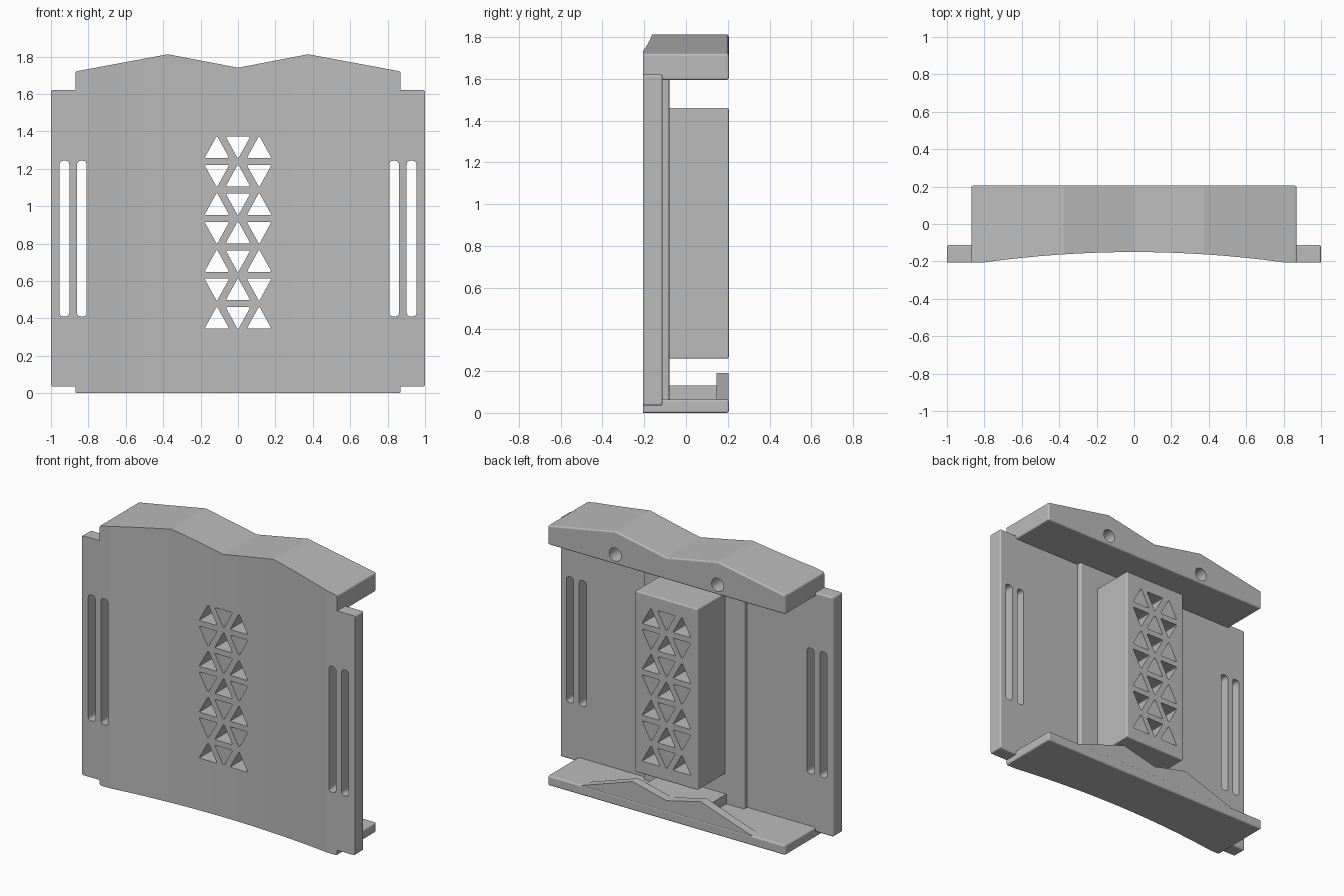
import bpy, bmesh, math

if "Cube" in bpy.data.objects:
    bpy.data.objects.remove(bpy.data.objects["Cube"], do_unlink=True)

FRONT, BACK = -0.205, 0.205
OVER = -0.3  # parts overshoot the front, then get trimmed to the curve

grey = bpy.data.materials.new("plain grey")
grey.use_nodes = True
grey.diffuse_color = (0.5, 0.5, 0.5, 1)
grey.node_tree.nodes["Principled BSDF"].inputs["Base Color"].default_value = (0.5, 0.5, 0.5, 1)


def prism(name, outline, lo, hi, axis="Y", soft=0.0, corner=0.0, segs=3):
    """Extrude an outline along Y or Z; soft rounds every hard edge, corner only the long ones."""
    bm = bmesh.new()
    place = (lambda p, t: (p[0], t, p[1])) if axis == "Y" else (lambda p, t: (p[0], p[1], t))
    base = [bm.verts.new(place(p, lo)) for p in outline]
    top = [bm.verts.new(place(p, hi)) for p in outline]
    bm.faces.new(base)
    bm.faces.new(top[::-1])
    n = len(outline)
    for i in range(n):
        j = (i + 1) % n
        bm.faces.new((base[i], top[i], top[j], base[j]))
    bmesh.ops.recalc_face_normals(bm, faces=bm.faces)
    if soft:
        edges = [e for e in bm.edges if e.calc_face_angle(0) > math.radians(36)]
        bmesh.ops.bevel(bm, geom=edges, offset=soft, segments=segs, profile=0.5, affect="EDGES")
    elif corner:
        edges = [e for e in bm.edges if abs(e.verts[0].co.y - e.verts[1].co.y) > 0.01]
        bmesh.ops.bevel(bm, geom=edges, offset=corner, segments=segs, profile=0.5, affect="EDGES")
    bmesh.ops.recalc_face_normals(bm, faces=bm.faces)
    mesh = bpy.data.meshes.new(name)
    bm.to_mesh(mesh)
    bm.free()
    mesh.materials.append(grey)
    obj = bpy.data.objects.new(name, mesh)
    bpy.context.collection.objects.link(obj)
    return obj


def rect(x0, x1, z0, z1):
    return [(x0, z0), (x1, z0), (x1, z1), (x0, z1)]


def mirrored(half):
    """Complete a right-to-centre outline with its mirror image."""
    return half + [(-x, z) for x, z in reversed(half) if x > 0]


def boolean(target, tool, operation):
    mod = target.modifiers.new(operation, "BOOLEAN")
    mod.operation, mod.solver, mod.object = operation, "EXACT", tool
    bpy.ops.object.select_all(action="DESELECT")
    bpy.context.view_layer.objects.active = target
    target.select_set(True)
    bpy.ops.object.modifier_apply(modifier=mod.name)
    bpy.data.objects.remove(tool, do_unlink=True)


# Wide back plate
body = prism("body", rect(-1, 1, 0.035, 1.62), OVER, -0.112, soft=0.01)

# Thicker middle panel, roof block, bottom shelf, column, seat and wavy lip
roof = mirrored([(0.87, 1.595), (0.87, 1.72), (0.375, 1.812), (0, 1.74)])
lip = mirrored([(0.62, 0.03), (0.62, 0.065), (0.25, 0.19), (0, 0.13)])
parts = [
    prism("middle_panel", rect(-0.37, 0.37, 0.04, 1.615), OVER + 0.01, -0.08, soft=0.01),
    prism("roof_block", roof, OVER - 0.01, BACK, soft=0.01),
    prism("bottom_shelf", rect(-0.87, 0.87, 0, 0.065), OVER - 0.02, BACK, soft=0.01),
    prism("column", rect(-0.23, 0.23, 0.26, 1.46), -0.13, BACK, soft=0.008),
    prism("seat_block", rect(-0.24, 0.24, 0.03, 0.13), -0.13, 0.17),
    prism("wavy_lip", lip, 0.145, BACK - 0.002),
]
for part in parts:
    boolean(body, part, "UNION")

# Trim the front to a shallow hollow
STEPS = 16
arc = [(0.8 * (2 * i / STEPS - 1), FRONT + 0.055 * (1 - (2 * i / STEPS - 1) ** 2))
       for i in range(STEPS + 1)]
hollow = [(-1.2, FRONT)] + arc + [(1.2, FRONT), (1.2, -0.6), (-1.2, -0.6)]
boolean(body, prism("front_trim", hollow, -0.2, 2.0, axis="Z"), "DIFFERENCE")

# Strap slots
cutters = []
for side in (-1, 1):
    for x in (0.835, 0.928):
        cx = side * x
        cutters.append(prism("slot", rect(cx - 0.026, cx + 0.026, 0.41, 1.243), -0.5, 0.5, corner=0.02))

# Triangular vents, alternating up and down
for row in range(7):
    z = 0.345 + row * 0.152
    for col in (-1, 0, 1):
        x = col * 0.113
        up = (row + abs(col)) % 2 == 1
        flat, tip = (z, z + 0.12) if up else (z + 0.115, z - 0.005)
        tri = [(x - 0.066, flat), (x + 0.066, flat), (x, tip)]
        cutters.append(prism("vent", tri, -0.5, 0.5, corner=0.008, segs=2))

# Round blind holes in the back of the roof block
for cx in (-0.375, 0.375):
    ring = [(cx + 0.044 * math.cos(a * math.tau / 24), 1.66 + 0.044 * math.sin(a * math.tau / 24))
            for a in range(24)]
    cutters.append(prism("hole", ring, 0.03, 0.5))

bpy.ops.object.select_all(action="DESELECT")
for c in cutters:
    c.select_set(True)
bpy.context.view_layer.objects.active = cutters[0]
bpy.ops.object.join()
boolean(body, cutters[0], "DIFFERENCE")
body.name = "vented_back_panel"
